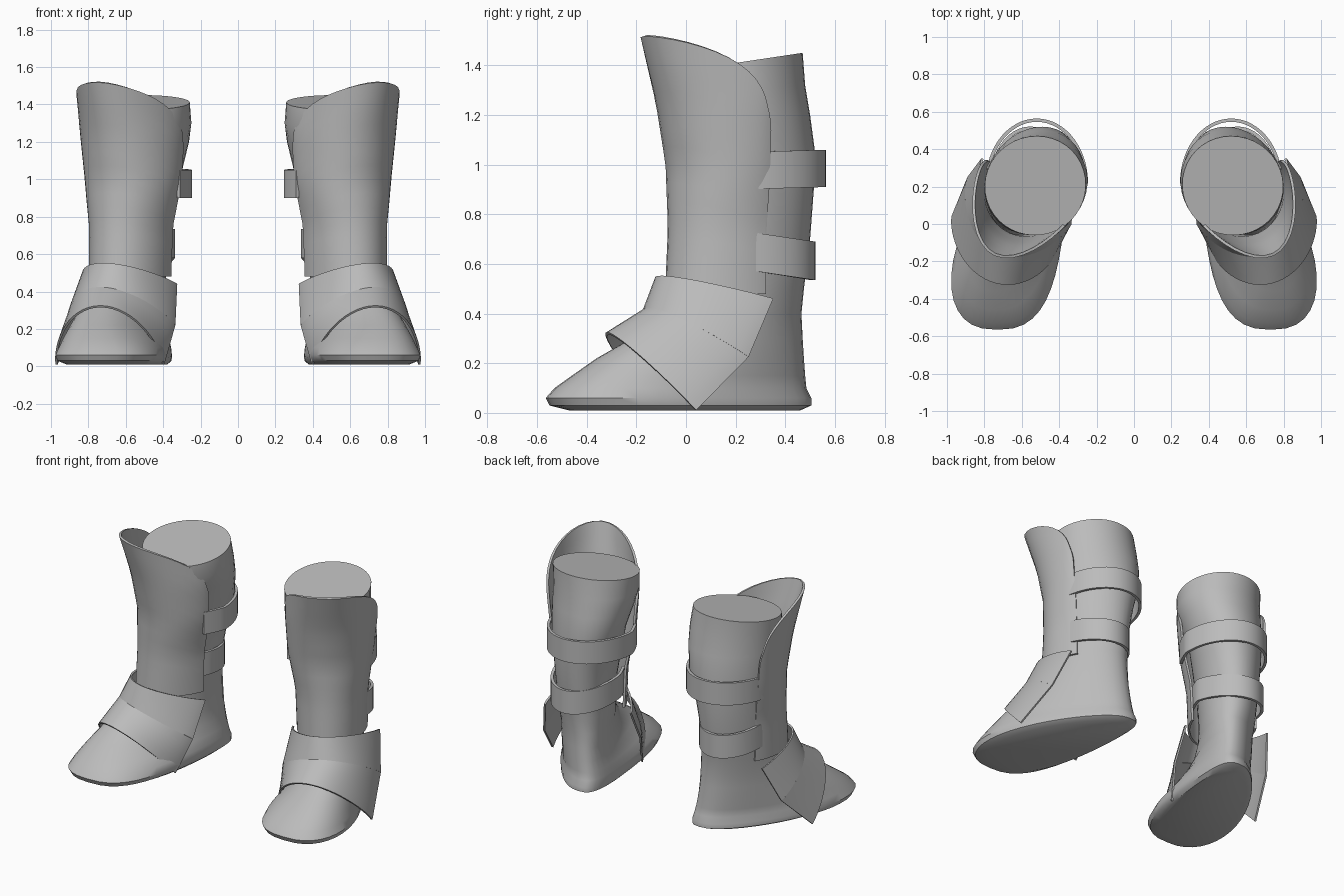
import bpy, bmesh
from math import sin, cos, pi, radians
from mathutils import Vector

cube = bpy.data.objects.get("Cube")
if cube:
    bpy.data.objects.remove(cube, do_unlink=True)

grey = bpy.data.materials.new("plain grey")
grey.use_nodes = True
grey.diffuse_color = (0.5, 0.5, 0.5, 1)
grey.node_tree.nodes["Principled BSDF"].inputs["Base Color"].default_value = (0.5, 0.5, 0.5, 1)


def lerp(a, b, t):
    return a + (b - a) * t


def loft(name, rows, side, closed=False, thickness=0):
    """Skin equal rows of points; side -1 mirrors the part to the other boot."""
    bm = bmesh.new()
    grid = [[bm.verts.new((p[0] * side, p[1], p[2])) for p in row] for row in rows]
    count = len(grid[0])
    for low, high in zip(grid, grid[1:]):
        for i in range(count if closed else count - 1):
            j = (i + 1) % count
            bm.faces.new((low[i], low[j], high[j], high[i]))
    if closed:
        bm.faces.new(grid[0])
        bm.faces.new(grid[-1])
    bmesh.ops.recalc_face_normals(bm, faces=bm.faces)
    mesh = bpy.data.meshes.new(name)
    bm.to_mesh(mesh)
    bm.free()
    mesh.materials.append(grey)
    obj = bpy.data.objects.new(name, mesh)
    bpy.context.collection.objects.link(obj)
    bpy.ops.object.select_all(action="DESELECT")
    obj.select_set(True)
    bpy.context.view_layer.objects.active = obj
    if thickness:
        solid = obj.modifiers.new("thickness", "SOLIDIFY")
        solid.thickness = thickness
        solid.offset = 0
        bpy.ops.object.modifier_apply(modifier=solid.name)
    bpy.ops.object.shade_smooth_by_angle(angle=radians(40))
    return obj


# Boot sections: height, heel x, heel y, toe x, toe y, heel width, toe width
SECTIONS = [
    (.01, .46, .46, .72, -.47, .17, .29),
    (.03, .45, .505, .73, -.55, .195, .33),
    (.06, .45, .505, .73, -.565, .195, .345),
    (.1, .45, .485, .73, -.53, .19, .325),
    (.15, .46, .48, .74, -.46, .19, .285),
    (.22, .47, .475, .75, -.36, .19, .225),
    (.3, .48, .47, .74, -.22, .19, .185),
    (.4, .49, .465, .7, -.1, .19, .175),
    (.5, .51, .475, .66, -.04, .19, .185),
    (.7, .52, .5, .63, -.03, .192, .195),
    (.9, .51, .515, .61, -.03, .22, .22),
    (1.05, .49, .52, .6, -.03, .25, .24),
    (1.2, .49, .5, .56, -.05, .27, .26),
    (1.3, .5, .48, .54, -.06, .275, .275),
    (1.41, .52, .47, .53, -.06, .27, .27),
]


def boot_ring(z, hx, hy, tx, ty, wh, wt, count=40):
    ring = []
    bow = .1 * max(0, hy - ty - .5)
    tilt = .15 * max(0, (z - 1.2) / .21)
    for i in range(count):
        a = 2 * pi * i / count
        s = (1 - cos(a)) / 2
        across = sin(a) * max(abs(sin(a)), .01) ** (-4 * bow)
        x = lerp(hx, tx, s) + bow * sin(a) ** 2 + across * lerp(wh, wt, s)
        y = lerp(hy, ty, s)
        ring.append((x, y, z + tilt * (y - .2)))
    return ring


# Shin guard profile: height, centre x, side radius, front radius
GUARD = [(.48, .565, .207, .29), (.75, .562, .215, .275), (1, .552, .258, .28),
         (1.25, .557, .28, .325), (1.55, .575, .28, .41)]


def guard_point(a, z):
    for low, high in zip(GUARD, GUARD[1:]):
        if z <= high[0]:
            break
    t = (z - low[0]) / (high[0] - low[0])
    cx, rx, ry = (lerp(low[k], high[k], t) for k in (1, 2, 3))
    crest = cos(a) * max(abs(cos(a)), .01) ** lerp(0, .3, max(0, (z - .9) / .6))
    u, v, turn = rx * sin(a), -ry * crest, radians(25)
    return (cx + u * cos(turn) - v * sin(turn), .2 + u * sin(turn) + v * cos(turn), z)


def guard_rows(across=32, up=14):
    rows = []
    for j in range(up + 1):
        row = []
        for i in range(across + 1):
            t = sin((i / across - .5) * pi)
            # The rim falls away sooner on the inner side
            top = 1.14 + .38 * (1 - abs(t) ** (1.65 if t < 0 else 2.2)) ** .57
            row.append(guard_point(t * radians(97), lerp(.48, top, j / up)))
        rows.append(row)
    return rows


def strap_rows(cx, rx, ry, low, high, drop, count=32):
    """Band round the calf, drawn in to meet the inner edge of the shin guard."""
    rows = []
    for z in (low, high):
        row = []
        for i in range(count + 1):
            a = radians(lerp(12, 204, i / count))
            pull = 1 - .4 * max(0, -sin(a))
            row.append((cx + rx * cos(a) * pull, .22 + ry * sin(a), z - drop * max(0, sin(a))))
        rows.append(row)
    return rows


def arch(inner, peak, outer, crest, count=28):
    """Crested arch from the inner corner over the instep to the outer corner."""
    inner, peak, outer = Vector(inner), Vector(peak), Vector(outer)
    mid, half = (inner + outer) / 2, (outer - inner) / 2
    angles = [pi * (i / count - .5) for i in range(count + 1)]
    return [mid + half * sin(a) + (peak - mid) * max(0, cos(a)) ** crest for a in angles]


def plate_rows(low, high, steps=4):
    return [[p.lerp(q, j / steps) for p, q in zip(low, high)] for j in range(steps + 1)]


ankle_top = arch((.33, .12, .44), (.7, -.105, .55), (.81, .35, .46), 1.4)
seam = arch((.34, 0, .22), (.735, -.15, .42), (.885, .25, .225), 1.35)
toe_edge = arch((.4, -.1, .01), (.735, -.315, .32), (.97, .04, .01), 1.2)

for label, side in (("left", 1), ("right", -1)):
    loft(label + "_boot", [boot_ring(*s) for s in SECTIONS], side, closed=True)
    loft(label + "_shin_guard", guard_rows(), side, thickness=.015)
    loft(label + "_upper_strap", strap_rows(.52, .265, .335, .9, 1.05, -.01), side, thickness=.018)
    loft(label + "_lower_strap", strap_rows(.555, .208, .292, .58, .735, .045), side, thickness=.018)
    loft(label + "_ankle_plate", plate_rows(seam, ankle_top), side, thickness=.012)
    loft(label + "_instep_plate", plate_rows(toe_edge, seam), side, thickness=.012)
